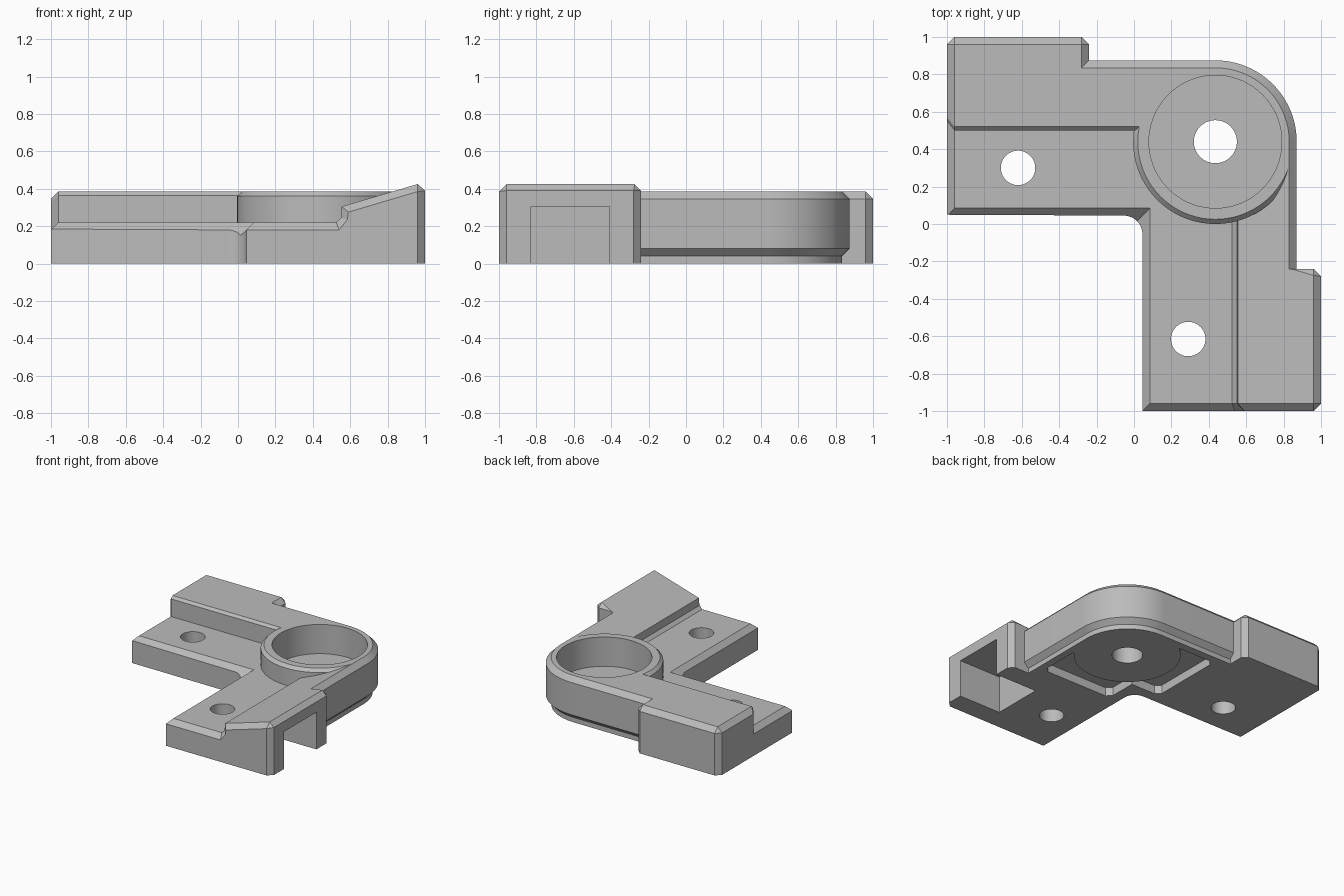
import bpy, bmesh, math

cube = bpy.data.objects.get("Cube")
if cube:
    bpy.data.objects.remove(cube, do_unlink=True)

BOSS = (0.435, 0.44)


def loft(name, rings):
    """Closed solid through rings of equal point count."""
    bm = bmesh.new()
    rows = [[bm.verts.new(p) for p in ring] for ring in rings]
    n = len(rows[0])
    for a, b in zip(rows, rows[1:]):
        for i in range(n):
            j = (i + 1) % n
            bm.faces.new((a[i], a[j], b[j], b[i]))
    bm.faces.new(rows[0])
    bm.faces.new(rows[-1])
    bmesh.ops.recalc_face_normals(bm, faces=bm.faces)
    mesh = bpy.data.meshes.new(name)
    bm.to_mesh(mesh)
    bm.free()
    obj = bpy.data.objects.new(name, mesh)
    bpy.context.collection.objects.link(obj)
    return obj


def level(points, z):
    return [(x, y, z) for x, y in points]


def arc(center, r, start, end, steps):
    angles = [math.radians(start + (end - start) * i / steps) for i in range(steps + 1)]
    return [(center[0] + r * math.cos(a), center[1] + r * math.sin(a)) for a in angles]


def turned(name, center, profile, steps=72):
    """Round solid from (radius, height) pairs."""
    return loft(name, [level(arc(center, r, 0, 360, steps)[:-1], z) for r, z in profile])


def combine(target, tool, operation):
    mod = target.modifiers.new("combine", 'BOOLEAN')
    mod.operation, mod.object, mod.solver = operation, tool, 'EXACT'
    bpy.context.view_layer.update()
    graph = bpy.context.evaluated_depsgraph_get()
    mesh = bpy.data.meshes.new_from_object(target.evaluated_get(graph))
    target.modifiers.clear()
    target.data = mesh
    bpy.data.objects.remove(tool, do_unlink=True)


# Arm cross-sections (across, height): full section and chamfered end section
left_full = [(-.135, 0), (.085, .22), (.5, .22), (.5, .365), (.52, .385),
             (.96, .385), (1, .345), (1, 0)]
left_end = [(-.135, 0), (.045, .18), (.55, .18), (.55, .325), (.57, .345),
            (.96, .345), (1, .305), (1, 0)]
front_full = [(-.135, 0), (.085, .22), (.525, .22), (.55, .245), (.555, .305),
              (.96, .425), (1, .39), (1, 0)]
front_end = [(-.135, 0), (.045, .18), (.54, .18), (.585, .235), (.59, .275),
             (.96, .385), (1, .36), (1, 0)]

# Height envelope: left arm, front arm and round boss
bracket = loft("corner_bracket", [
    [(x, p, z) for p, z in section]
    for x, section in ((-1, left_end), (-.96, left_full), (BOSS[0], left_full))])
front_arm = loft("front_arm", [
    [(p, y, z) for p, z in section]
    for y, section in ((-1, front_end), (-.96, front_full), (BOSS[1], front_full))])
boss = turned("boss", BOSS, [(.44, 0), (.44, .36), (.415, .385)])
combine(bracket, front_arm, 'UNION')
combine(bracket, boss, 'UNION')


# Plan shape: rounded elbow with chamfered top edge and undercut foot
def elbow(t):
    return ([(-1.1, .05), (-1.1, .875 - t)]
            + arc(BOSS, .435 - t, 90, 0, 24)
            + [(.87 - t, -1.1), (.045, -1.1)]
            + arc((-.055, -.055), .1, 0, 90, 12))


plan = loft("plan", [level(elbow(t), z) for t, z in
                     ((.04, -.1), (.04, .04), (0, .08), (0, .345), (.05, .395))])


# Outer end blocks with clipped corners, same outline mirrored across the diagonal
def block(t):
    return [(-1.1, .75), (-1.1, .86), (-.86, 1.1), (-.38 - t, 1.1),
            (-.24 - t, .96), (-.24 - t, .75)]


left_block = loft("left_block", [level(block(t), z) for t, z in
                                 ((0, -.1), (0, .345), (.05, .395))])
front_block = loft("front_block", [level([(y, x) for x, y in block(t)], z) for t, z in
                                   ((0, -.1), (0, .39), (.045, .435))])
combine(plan, left_block, 'UNION')
combine(plan, front_block, 'UNION')
combine(bracket, plan, 'INTERSECT')

# Boss socket and screw holes
for center, radius, floor in ((BOSS, .355, .145), (BOSS, .115, -.2),
                              ((-.62, .3), .092, -.2), ((.29, -.615), .092, -.2)):
    combine(bracket, turned("hole", center, [(radius, floor), (radius, 1)]), 'DIFFERENCE')

# Side pocket in the front arm, open underneath
pocket_plan = [(.62, -.83), (1.2, -.83), (1.2, -.41), (.62, -.41)]
pocket = loft("pocket", [level(pocket_plan, z) for z in (-.1, .305)])
combine(bracket, pocket, 'DIFFERENCE')

# Shallow groove underneath, around the boss foot
half = [(.13, .13), (.13, -.09), (.17, -.13), (.73, -.13), (.77, -.09)]
groove_plan = half + [(.77, .2), (.2, .77)] + [(y, x) for x, y in reversed(half[1:])]
groove = loft("groove", [level(groove_plan, z) for z in (-.1, .07)])
combine(groove, turned("foot", BOSS, [(.4, -.2), (.4, .2)]), 'DIFFERENCE')
combine(bracket, groove, 'DIFFERENCE')

# Single grey material
grey = bpy.data.materials.new("plain_grey")
grey.use_nodes = True
grey.diffuse_color = (.5, .5, .5, 1)
grey.node_tree.nodes["Principled BSDF"].inputs["Base Color"].default_value = (.5, .5, .5, 1)
bracket.data.materials.clear()
bracket.data.materials.append(grey)
for face in bracket.data.polygons:
    face.material_index = 0

bpy.ops.object.select_all(action='DESELECT')
bracket.select_set(True)
bpy.context.view_layer.objects.active = bracket
bpy.ops.object.shade_smooth_by_angle(angle=math.radians(25))
